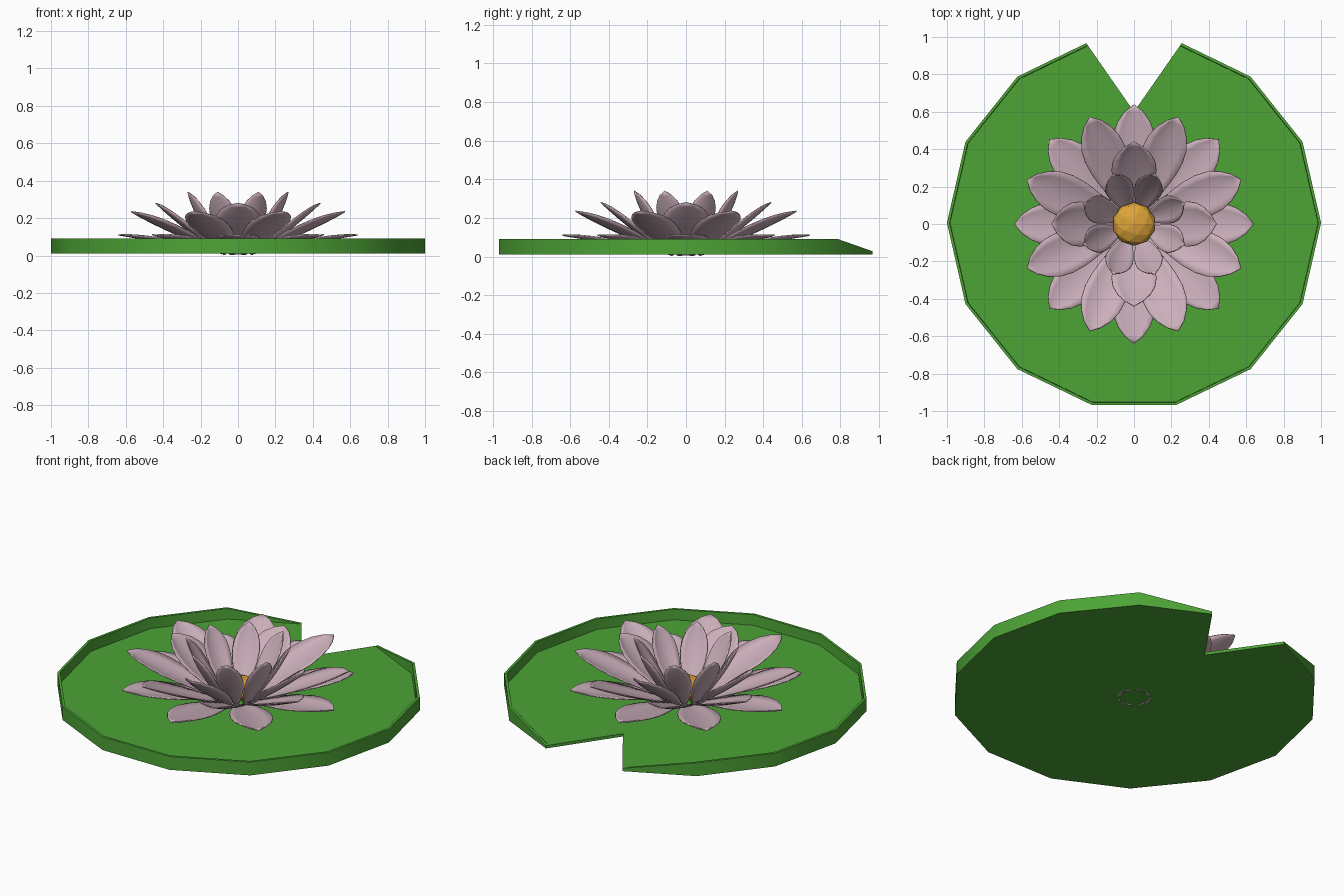
import bpy, bmesh, math
from mathutils import Matrix, Vector

if "Cube" in bpy.data.objects:
    bpy.data.objects.remove(bpy.data.objects["Cube"])


def material(name, rgb):
    m = bpy.data.materials.new(name)
    m.diffuse_color = (*rgb, 1)
    m.use_nodes = True
    m.node_tree.nodes["Principled BSDF"].inputs["Base Color"].default_value = m.diffuse_color
    return m


GREEN = material("leaf green", (0.075, 0.37, 0.037))
PINK = material("pale pink", (0.60, 0.43, 0.50))
GOLD = material("gold", (0.72, 0.37, 0.04))


def finish(name, bm, mat, smooth=None):
    bmesh.ops.remove_doubles(bm, verts=bm.verts, dist=0.0005)
    me = bpy.data.meshes.new(name)
    bm.to_mesh(me)
    bm.free()
    me.materials.append(mat)
    ob = bpy.data.objects.new(name, me)
    bpy.context.collection.objects.link(ob)
    if smooth:
        bpy.ops.object.select_all(action='DESELECT')
        ob.select_set(True)
        bpy.context.view_layer.objects.active = ob
        bpy.ops.object.shade_smooth_by_angle(angle=math.radians(smooth))
    return ob


# Lily pad: 14-sided dish with a thin raised rim and a notch at the back
FLOOR, RIM, SHIFT = 0.027, 0.09, 0.006
outline = []                                   # x, y, rim height
for k in range(4, 4 + 14):
    a = 2 * math.pi * k / 14
    x, y, h = math.cos(a), math.sin(a) + SHIFT, RIM
    if k in (4, 17):                           # the two notch corners
        x, y, h = math.copysign(0.255, x), 0.967, FLOOR
    outline.append((x, y, h))
outline.append((0, 0.60, FLOOR))               # notch tip

bm = bmesh.new()


def ring(scale, height):
    return [bm.verts.new((x * scale, y * scale, height(h))) for x, y, h in outline]


rings = [ring(1, lambda h: 0.01), ring(1, lambda h: h),
         ring(0.985, lambda h: h), ring(0.983, lambda h: FLOOR)]
n = len(outline)
for lo, hi in zip(rings, rings[1:]):
    for i in range(n):
        j = (i + 1) % n
        bm.faces.new((lo[i], lo[j], hi[j], hi[i]))
bm.faces.new(rings[0][::-1])
bm.faces.new(rings[-1])
bmesh.ops.remove_doubles(bm, verts=bm.verts, dist=0.0005)
bmesh.ops.dissolve_degenerate(bm, edges=bm.edges, dist=0.0001)
finish("lily_pad", bm, GREEN, 30)

# Petal outline: (position along the petal, share of full width)
SHAPE = [(0, 0.25), (0.15, 0.5), (0.3, 0.74), (0.45, 0.92), (0.6, 1.0),
         (0.73, 0.94), (0.84, 0.74), (0.93, 0.43), (1, 0)]
COLS = 6


def petal_ring(name, count, start, root, tip, width, cup, sag):
    """A ring of cupped petals; root and tip are (radius, height)."""
    bm = bmesh.new()
    root, tip = Vector(root), Vector(tip)
    along = tip - root
    normal = Vector((-along.y, along.x)).normalized()
    for k in range(count):
        rot = Matrix.Rotation(math.radians(start + 360 * k / count), 3, 'Z')
        rows = []
        for t, f in SHAPE:
            row = []
            for c in range(COLS + 1):
                u = 2 * c / COLS - 1
                lift = cup * f * u * u - sag * 4 * t * (1 - t)
                p = root + along * t + normal * lift
                row.append(bm.verts.new(rot @ Vector((p.x, u * f * width / 2, p.y))))
            rows.append(row)
        for a, b in zip(rows, rows[1:]):
            for c in range(COLS):
                bm.faces.new((a[c], b[c], b[c + 1], a[c + 1]))
    bmesh.ops.remove_doubles(bm, verts=bm.verts, dist=0.0005)
    ob = finish(name, bm, PINK, 60)
    mod = ob.modifiers.new("thickness", 'SOLIDIFY')
    mod.thickness = 0.006
    mod.offset = 0


# Four rings of petals, from the flat outer ring to the upright inner ring
petal_ring("outer_petals", 8, 0, (0.09, 0.02), (0.64, 0.11), 0.23, 0.02, 0.0)
petal_ring("second_petals", 8, 22.5, (0.09, 0.012), (0.62, 0.235), 0.23, 0.025, 0.008)
petal_ring("third_petals", 4, 0, (0.085, 0.008), (0.44, 0.28), 0.24, 0.03, 0.012)
petal_ring("inner_petals", 8, 22.5, (0.08, 0.005), (0.29, 0.34), 0.15, 0.02, 0.015)

# Faceted golden centre
bm = bmesh.new()
bmesh.ops.create_icosphere(bm, subdivisions=2, radius=0.115,
                           matrix=Matrix.Translation((0, 0, 0.075)) @ Matrix.Diagonal((1, 1, 0.55, 1)))
finish("flower_centre", bm, GOLD)
